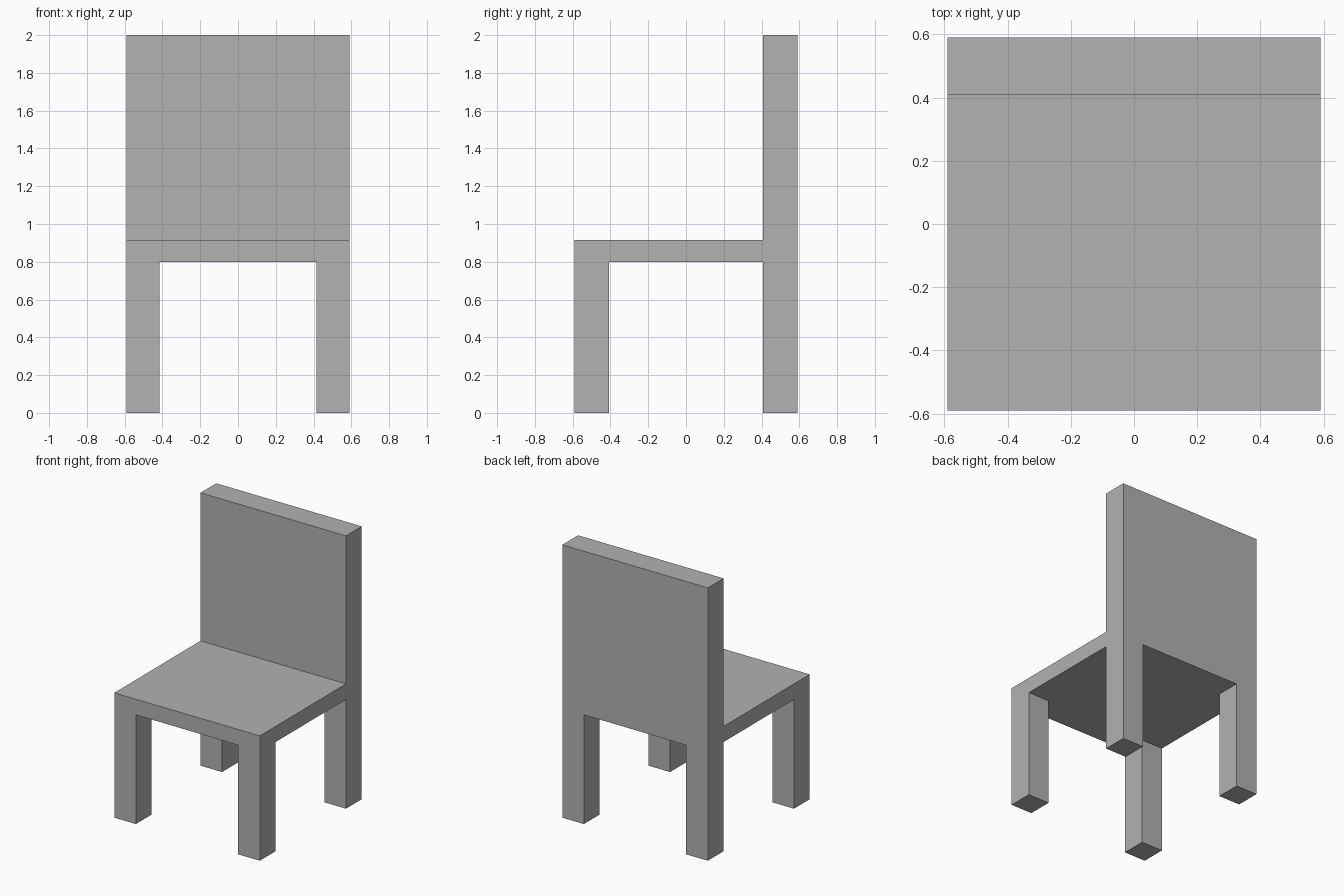
import bpy
import bmesh
from mathutils import Matrix, Vector

HALF = 0.59        # half width and half depth
INNER_X = 0.415    # inner side of the legs
INNER_Y = 0.408    # inner side of the legs and front of the backrest
SEAT_LOW, SEAT_TOP, BACK_TOP = 0.80, 0.915, 2.0

default_cube = bpy.data.objects.get("Cube")
if default_cube:
    bpy.data.objects.remove(default_cube, do_unlink=True)

grey = bpy.data.materials.new("plain grey")
grey.use_nodes = True
colour = (0.445, 0.445, 0.445, 1.0)
grey.diffuse_color = colour
grey.node_tree.nodes["Principled BSDF"].inputs["Base Color"].default_value = colour


def pull(bm, faces, offset):
    """Extrude each face on its own along z."""
    for face in bmesh.ops.extrude_discrete_faces(bm, faces=faces)["faces"]:
        bmesh.ops.translate(bm, verts=face.verts, vec=(0, 0, offset))


def facing(bm, direction):
    bm.normal_update()
    return [f for f in bm.faces if f.normal.z * direction > 0.9]


# Seat slab
bm = bmesh.new()
size = Vector((2 * HALF, 2 * HALF, SEAT_TOP - SEAT_LOW))
centre = Vector((0, 0, (SEAT_LOW + SEAT_TOP) / 2))
bmesh.ops.create_cube(bm, size=1, matrix=Matrix.Translation(centre) @ Matrix.Diagonal(size).to_4x4())

# Cuts that mark out the legs and the backrest
for axis, place in ((Vector((1, 0, 0)), INNER_X), (Vector((0, 1, 0)), INNER_Y)):
    for side in (-1, 1):
        bmesh.ops.bisect_plane(bm, geom=bm.verts[:] + bm.edges[:] + bm.faces[:],
                               plane_co=axis * place * side, plane_no=axis)

# Legs, pulled down from the four corners
corners = []
for f in facing(bm, -1):
    c = f.calc_center_median()
    if abs(c.x) > INNER_X and abs(c.y) > INNER_Y:
        corners.append(f)
pull(bm, corners, -SEAT_LOW)

# Backrest, pulled up from the rear strip
strip = [f for f in facing(bm, 1) if f.calc_center_median().y > INNER_Y]
rear = bmesh.ops.dissolve_faces(bm, faces=strip)["region"]
pull(bm, rear, BACK_TOP - SEAT_TOP)

# Merge flat areas into clean faces
bmesh.ops.dissolve_limit(bm, angle_limit=0.01, verts=bm.verts[:], edges=bm.edges[:])
bmesh.ops.recalc_face_normals(bm, faces=bm.faces[:])

mesh = bpy.data.meshes.new("chair_frame")
bm.to_mesh(mesh)
bm.free()
mesh.materials.append(grey)
chair = bpy.data.objects.new("chair_frame", mesh)
bpy.context.collection.objects.link(chair)
